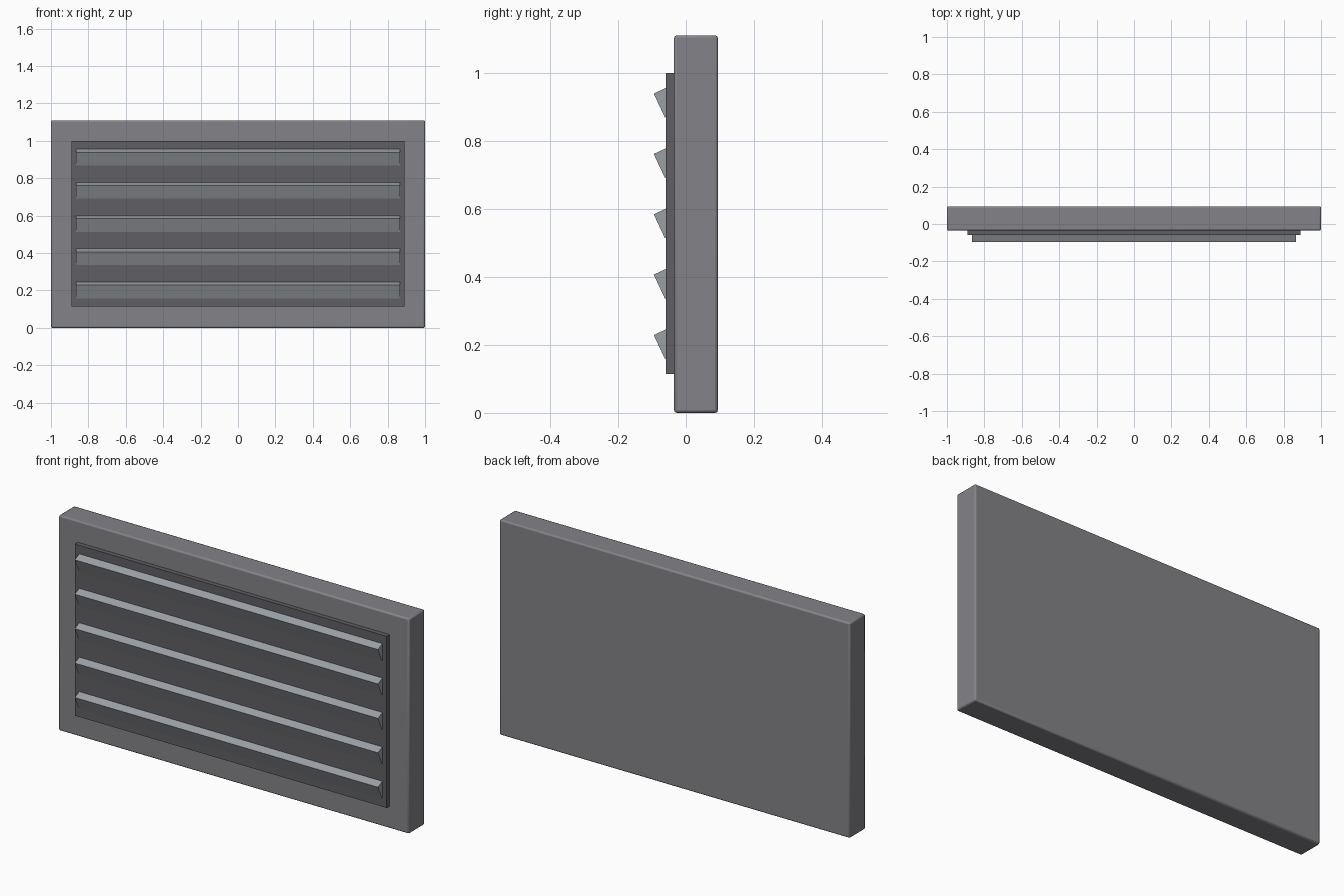
import bpy, math
from mathutils import Vector, Matrix

if "Cube" in bpy.data.objects:
    bpy.data.objects.remove(bpy.data.objects["Cube"])


def material(name, rgb):
    m = bpy.data.materials.new(name)
    m.diffuse_color = (*rgb, 1)
    m.use_nodes = True
    m.node_tree.nodes["Principled BSDF"].inputs["Base Color"].default_value = m.diffuse_color
    return m


frame_grey = material("frame_grey", (0.23, 0.23, 0.25))
panel_grey = material("panel_dark_grey", (0.115, 0.112, 0.125))
slat_grey = material("slat_light_grey", (0.32, 0.35, 0.37))


def box(name, lo, hi, mat, bevel=0, tilt=0):
    lo, hi = Vector(lo), Vector(hi)
    bpy.ops.mesh.primitive_cube_add(size=1, location=(lo + hi) / 2)
    ob = bpy.context.object
    ob.name = name
    ob.data.transform(Matrix.Diagonal((*(hi - lo), 1)))
    ob.data.materials.append(mat)
    if bevel:
        mod = ob.modifiers.new("soft_edges", "BEVEL")
        mod.width, mod.segments = bevel, 2
        bpy.ops.object.shade_smooth_by_angle()
    return ob


# Solid back body and the raised panel on its front
box("vent_body", (-1, -0.035, 0), (1, 0.094, 1.11), frame_grey, bevel=0.008)
box("grille_panel", (-0.89, -0.059, 0.115), (0.89, -0.03, 1.0), panel_grey)

# Five slats, tilted so their front faces look downwards
TILT = math.radians(25)
HEIGHT, DEPTH = 0.078, 0.06
for i in range(5):
    # top front edge of the slat, and its centre
    edge = Vector((0, -0.095, 0.229 + i * 0.1775))
    rot = Matrix.Rotation(TILT, 4, 'X')
    slat = box(f"slat_{i + 1}", (-0.865, -DEPTH / 2, -HEIGHT / 2),
               (0.865, DEPTH / 2, HEIGHT / 2), slat_grey)
    slat.rotation_euler.x = TILT
    slat.location = edge - rot @ Vector((0, -DEPTH / 2, HEIGHT / 2))
